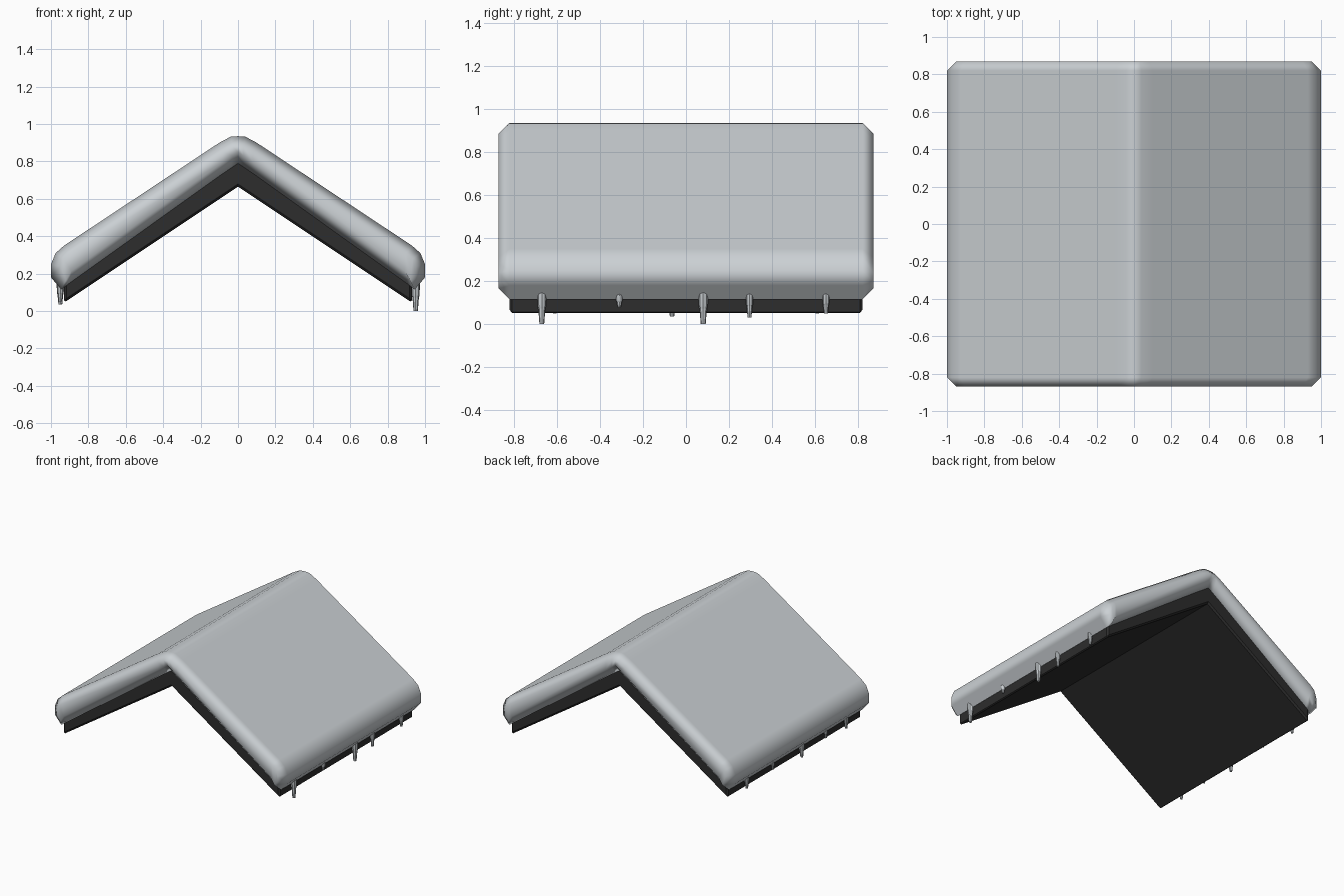
import bpy
import bmesh
from math import radians

old = bpy.data.objects.get("Cube")
if old:
    bpy.data.objects.remove(old, do_unlink=True)


def make_material(name, color):
    mat = bpy.data.materials.new(name)
    mat.use_nodes = True
    mat.diffuse_color = (*color, 1)
    mat.node_tree.nodes["Principled BSDF"].inputs["Base Color"].default_value = (*color, 1)
    return mat


snow = make_material("snow", (0.60, 0.635, 0.66))
dark = make_material("dark roof", (0.026, 0.026, 0.026))


def add_object(name, bm, mat, angle):
    bmesh.ops.recalc_face_normals(bm, faces=bm.faces)
    mesh = bpy.data.meshes.new(name)
    bm.to_mesh(mesh)
    bm.free()
    mesh.materials.append(mat)
    obj = bpy.data.objects.new(name, mesh)
    bpy.context.collection.objects.link(obj)
    if angle:
        bpy.ops.object.select_all(action="DESELECT")
        obj.select_set(True)
        bpy.context.view_layer.objects.active = obj
        bpy.ops.object.shade_smooth_by_angle(angle=radians(angle))
    return obj


def loft(top, bottom, y_values):
    """Skin matching gable cross-sections; each is (top, bottom) from ridge to eave."""
    bm = bmesh.new()
    rows = []
    for upper, lower, y in zip(top, bottom, y_values):
        # Upper and lower halves are paired so the section splits into quads
        rows.append([[bm.verts.new((x, y, z)) for x, z in mirror(line)] for line in (upper, lower)])
    for a, b in zip(rows, rows[1:]):
        for la, lb in zip(a, b):
            for i in range(len(la) - 1):
                bm.faces.new((la[i], la[i + 1], lb[i + 1], lb[i]))
        for end in (0, -1):
            bm.faces.new((a[0][end], a[1][end], b[1][end], b[0][end]))
    for upper, lower in (rows[0], rows[-1]):
        for i in range(len(upper) - 1):
            bm.faces.new((upper[i], upper[i + 1], lower[i + 1], lower[i]))
    return bm


def mirror(line):
    return [(-x, z) for x, z in reversed(line[1:])] + line


# Snow blanket: full section along the roof, shrunken section at each gable end
full_top = [(0, 0.935), (0.04, 0.932), (0.10, 0.90), (0.93, 0.35), (0.975, 0.31), (1.0, 0.25)]
full_low = [(0, 0.79), (0.04, 0.763), (0.10, 0.722), (0.90, 0.15), (0.945, 0.115), (1.0, 0.18)]
end_top = [(0, 0.885), (0.03, 0.882), (0.08, 0.853), (0.90, 0.31), (0.935, 0.28), (0.95, 0.24)]
end_low = [(0, 0.85), (0.03, 0.83), (0.08, 0.797), (0.89, 0.215), (0.92, 0.165), (0.95, 0.20)]
bm = loft([end_top, full_top, full_top, end_top],
          [end_low, full_low, full_low, end_low],
          [-0.87, -0.82, 0.82, 0.87])
blanket = add_object("snow_blanket", bm, snow, 80)
weighted = blanket.modifiers.new("Weighted Normal", "WEIGHTED_NORMAL")
weighted.keep_sharp = True
weighted.weight = 100

# Dark roof boards beneath the snow
roof_top = [(0, 0.82), (0.93, 0.19)]
roof_low = [(0, 0.665), (0.93, 0.045)]
bm = loft([roof_top] * 2, [roof_low] * 2, [-0.82, 0.82])
boards = add_object("roof_boards", bm, dark, 0)
bevel = boards.modifiers.new("Bevel", "BEVEL")
bevel.width = 0.012
bevel.segments = 1
bevel.limit_method = "ANGLE"
bevel.angle_limit = radians(70)


# Icicles hanging from the eaves
def icicle(name, x, y, tip, radius):
    bm = bmesh.new()
    top = 0.15
    length = 0.12 - tip
    levels = [(top, 1), (0.12 - 0.3 * length, 0.9), (0.12 - 0.4 * length, 0.75), (tip, 0.5)]
    for (z0, s0), (z1, s1) in zip(levels, levels[1:]):
        ret = bmesh.ops.create_cone(bm, segments=8, radius1=radius * s1, radius2=radius * s0,
                                    depth=z0 - z1, cap_ends=z1 == tip)
        bmesh.ops.translate(bm, verts=ret["verts"], vec=(x, y, (z0 + z1) / 2))
    bmesh.ops.remove_doubles(bm, verts=bm.verts, dist=0.0005)
    add_object(name, bm, snow, 40)


left_side = [(-0.67, 0, 0.022), (-0.31, 0.08, 0.016), (0.08, 0, 0.023),
             (0.295, 0.03, 0.018), (0.65, 0.05, 0.018)]
right_side = [(0.61, 0.05, 0.018), (0.29, 0.075, 0.014), (-0.065, 0.035, 0.02),
              (-0.36, 0.07, 0.014), (-0.61, 0.05, 0.018)]
for label, x, spots in (("left", 0.95, left_side), ("right", -0.95, right_side)):
    for n, (y, tip, radius) in enumerate(spots, 1):
        icicle(f"{label}_icicle_{n}", x, y, tip, radius)
